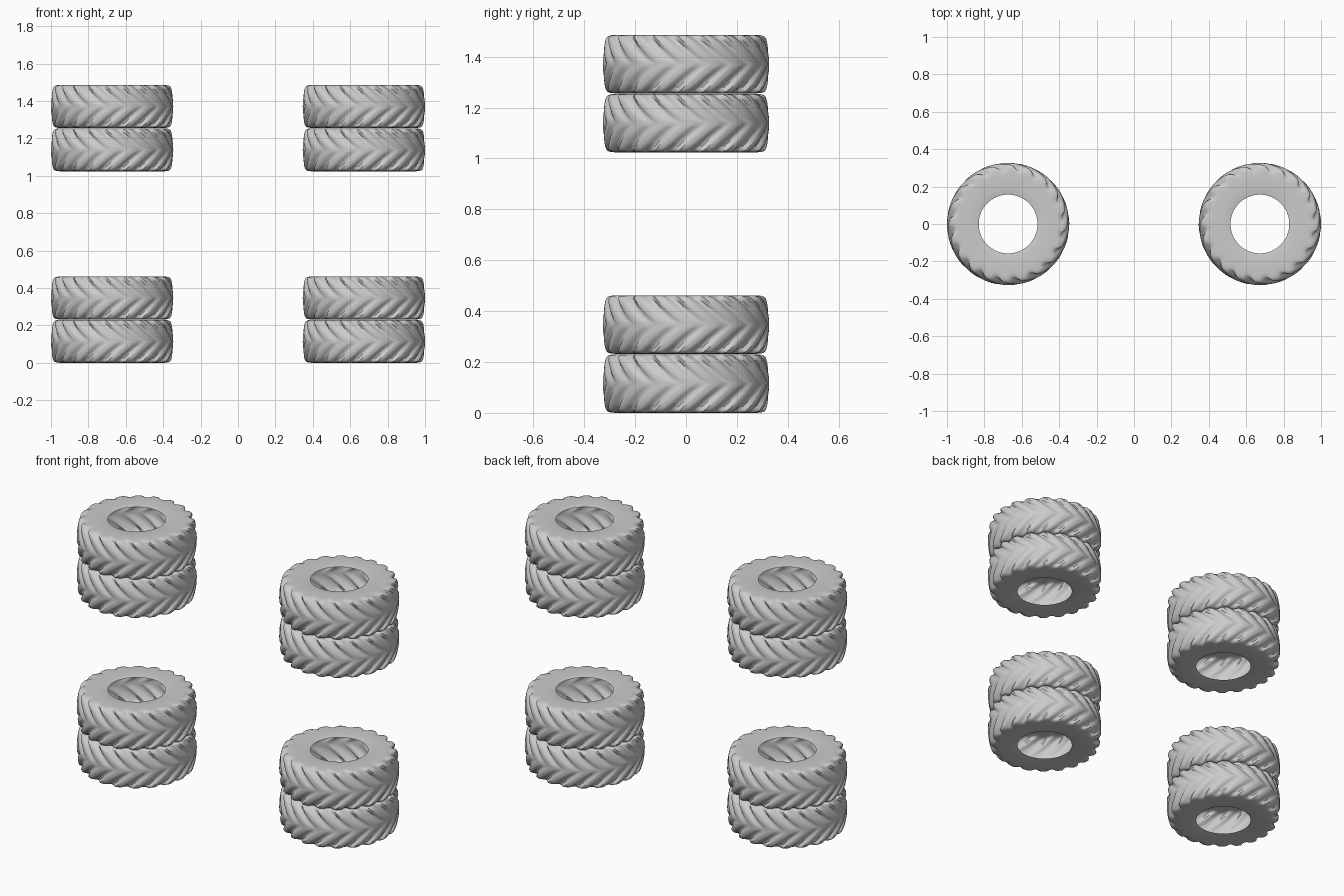
import bpy, bmesh, math

if "Cube" in bpy.data.objects:
    bpy.data.objects.remove(bpy.data.objects["Cube"])

LUGS = 20            # chevrons around each tyre
STACK_X = 0.673      # stack centres
LEVELS = [0.115, 0.347, 1.139, 1.371]   # tyre centre heights

# Upper half of the tyre section: radius, height, groove depth
HALF = [
    (0.157, 0.109, 0.0), (0.170, 0.1115, 0.0), (0.195, 0.114, 0.0),
    (0.230, 0.115, 0.0), (0.262, 0.115, 0.0), (0.282, 0.1145, 0.003),
    (0.298, 0.113, 0.012), (0.308, 0.109, 0.017), (0.314, 0.102, 0.019),
    (0.318, 0.090, 0.018), (0.321, 0.074, 0.016), (0.3235, 0.056, 0.013),
    (0.3255, 0.038, 0.010), (0.3265, 0.018, 0.007),
]
PROFILE = HALF + [(0.327, 0.0, 0.003)] + [(r, -z, d) for r, z, d in reversed(HALF)]

# Groove weight across one lug pitch
GROOVE = [0.0, 0.0, 0.0, 0.08, 0.4, 0.85, 1.0, 0.9, 0.35]


def sweep_back(z):
    # Chevron arms trail away from the tread centre line
    t = min(abs(z) / 0.113, 1.0)
    return 0.42 * t ** 0.9


def make_tyre_mesh():
    # Open shell: sidewalls and lugged tread, no inner lining
    bm = bmesh.new()
    cols = LUGS * len(GROOVE)
    rings = []
    for r, z, depth in PROFILE:
        ring = []
        for j in range(cols):
            cut = depth * GROOVE[j % len(GROOVE)]
            a = 2 * math.pi * j / cols - sweep_back(z)
            side = 0.35 * cut if abs(z) > 0.1 else 0.0
            zz = z - math.copysign(side, z)
            ring.append(bm.verts.new(((r - cut) * math.cos(a), (r - cut) * math.sin(a), zz)))
        rings.append(ring)
    for upper, lower in zip(rings, rings[1:]):
        for j in range(cols):
            k = (j + 1) % cols
            bm.faces.new((upper[j], lower[j], lower[k], upper[k]))
    mesh = bpy.data.meshes.new("tyre")
    bm.to_mesh(mesh)
    bm.free()
    mesh.shade_smooth()
    mesh.set_sharp_from_angle(angle=math.radians(40))
    return mesh


# Four stacks of two tyres
tyre_mesh = make_tyre_mesh()
for side, x in (("left", -STACK_X), ("right", STACK_X)):
    for i, z in enumerate(LEVELS):
        tyre = bpy.data.objects.new(f"tyre_{side}_{i + 1}", tyre_mesh)
        tyre.location = (x, 0, z)
        bpy.context.collection.objects.link(tyre)
